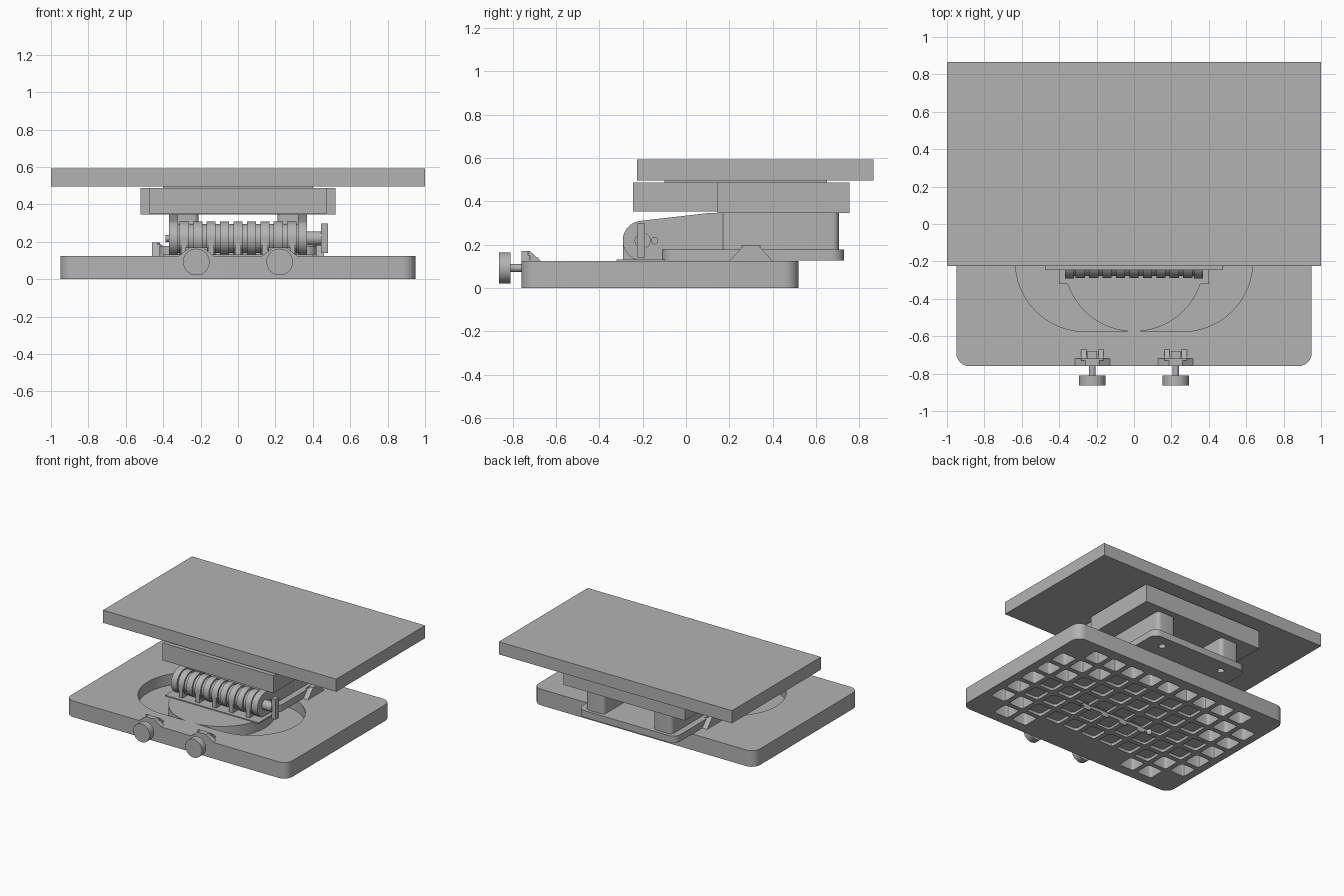
import bpy, bmesh, math
from mathutils import Vector

old = bpy.data.objects.get("Cube")
if old:
    bpy.data.objects.remove(old, do_unlink=True)

grey = bpy.data.materials.new("machined_grey")
grey.use_nodes = True
colour = (0.45, 0.45, 0.45, 1)
grey.diffuse_color = colour
grey.node_tree.nodes["Principled BSDF"].inputs["Base Color"].default_value = colour

PLACE = {"x": lambda a, b, h: (h, a, b),
         "y": lambda a, b, h: (a, h, b),
         "z": lambda a, b, h: (a, b, h)}


def build(name, solids, smooth=False):
    """Make one object from a list of (outline, axis, low, high) prisms."""
    bm = bmesh.new()
    for outline, axis, low, high in solids:
        put = PLACE[axis]
        rings = [[bm.verts.new(put(a, b, h)) for a, b in outline] for h in (low, high)]
        n = len(outline)
        bm.faces.new(rings[0])
        bm.faces.new(rings[1])
        for i in range(n):
            j = (i + 1) % n
            bm.faces.new((rings[0][i], rings[0][j], rings[1][j], rings[1][i]))
    bmesh.ops.recalc_face_normals(bm, faces=bm.faces[:])
    mesh = bpy.data.meshes.new(name)
    bm.to_mesh(mesh)
    bm.free()
    mesh.materials.append(grey)
    ob = bpy.data.objects.new(name, mesh)
    bpy.context.collection.objects.link(ob)
    if smooth:
        soften(ob)
    return ob


def soften(ob):
    bpy.ops.object.select_all(action="DESELECT")
    ob.select_set(True)
    bpy.context.view_layer.objects.active = ob
    bpy.ops.object.shade_smooth_by_angle(angle=math.radians(30))


def circle(a, b, r, n=40):
    return [(a + r * math.cos(math.tau * i / n), b + r * math.sin(math.tau * i / n))
            for i in range(n)]


def rect(a0, a1, b0, b1, r=0, n=6):
    """Rectangle outline with optional rounded corners."""
    if not r:
        return [(a0, b0), (a1, b0), (a1, b1), (a0, b1)]
    out = []
    corners = [(a1 - r, b1 - r), (a0 + r, b1 - r), (a0 + r, b0 + r), (a1 - r, b0 + r)]
    for k, (a, b) in enumerate(corners):
        for i in range(n + 1):
            t = math.pi / 2 * (k + i / n)
            out.append((a + r * math.cos(t), b + r * math.sin(t)))
    return out


def stadium(half, y, r, n=24):
    """Slot outline along x with round ends."""
    out = []
    for side, start in ((1, -math.pi / 2), (-1, math.pi / 2)):
        for i in range(n + 1):
            t = start + math.pi * i / n
            out.append((side * half + r * math.cos(t), y + r * math.sin(t)))
    return out


def cut(ob, solids):
    tool = build("cutter", solids)
    tool.hide_render = True
    mod = ob.modifiers.new("cut", "BOOLEAN")
    mod.operation, mod.solver, mod.object = "DIFFERENCE", "EXACT", tool
    dep = bpy.context.evaluated_depsgraph_get()
    mesh = bpy.data.meshes.new_from_object(ob.evaluated_get(dep))
    ob.modifiers.clear()
    ob.data = mesh
    bpy.data.objects.remove(tool, do_unlink=True)


# Base plate with a wide recess, a guide slot and a waffle underside
AXIS_Y, RECESS_R, RECESS_HALF, FLOOR = -0.2, 0.375, 0.26, 0.04
base = build("base_plate", [(rect(-0.95, 0.95, -0.76, 0.52, 0.07), "z", 0, 0.125)])
cut(base, [(stadium(RECESS_HALF, AXIS_Y, RECESS_R), "z", FLOOR, 0.2)])
cut(base, [(stadium(0.3, AXIS_Y, 0.022, 8), "z", -0.1, 0.1)])
PITCH, HALF = 0.165, 0.064
pockets = []
for col in range(-5, 6):
    for row in range(-3, 4):
        x, y = col * PITCH, -0.12 + row * PITCH
        corner = abs(col) == 5 and abs(row) == 3
        front_block = row == -3 and abs(col) < 3
        on_slot = abs(y - AXIS_Y) < 0.1 and abs(x) < 0.4
        if corner or front_block:
            continue
        away = math.hypot(max(abs(x) - RECESS_HALF, 0), y - AXIS_Y)
        depth = 0.1 if away > RECESS_R + HALF + 0.01 else 0.022
        if on_slot:
            depth = 0.018
        pockets.append((rect(x - HALF, x + HALF, y - HALF, y + HALF, 0.018, 3),
                        "z", -0.05, depth))
cut(base, pockets)
soften(base)

# Turntable disc that slides in the recess, and the hinge foot on it
build("turntable_disc", [(circle(0, AXIS_Y, RECESS_R, 72), "z", FLOOR, 0.124)], True)
build("hinge_foot", [(rect(-0.4, 0.4, -0.32, -0.1), "z", 0.12, 0.131)])

# Carriage plate with two screw holes
carriage = build("carriage_plate", [(rect(-0.42, 0.42, -0.11, 0.73, 0.06), "z", 0.126, 0.178)])
cut(carriage, [(circle(s * 0.27, 0.63, 0.025, 20), "z", 0.1, 0.2) for s in (-1, 1)])
soften(carriage)

# Side arms: round nose around the hinge axis, tapering up to the posts
AXIS_Z, NOSE = 0.218, 0.092
nose = [(AXIS_Y + NOSE * math.cos(t), AXIS_Z + NOSE * math.sin(t))
        for t in [math.radians(97 + 173 * i / 24) for i in range(25)]]
arm = nose + [(-0.1, 0.126), (-0.1, 0.178), (0.17, 0.178), (0.17, 0.345), (0.1, 0.345)]
for side, label in ((1, "left"), (-1, "right")):
    lo, hi = sorted((side * 0.32, side * 0.37))
    build(label + "_arm", [(arm, "x", lo, hi)], True)
    lo, hi = sorted((side * 0.21, side * 0.37))
    build(label + "_post", [(rect(lo, hi, 0.16, 0.705, 0.03), "z", 0.175, 0.348)], True)

# Hinge barrel: core, raised rings, and alternate knuckles reaching the foot
solids = [(circle(AXIS_Y, AXIS_Z, 0.078), "x", -0.325, 0.325)]
for i in range(-4, 5):
    x = i * 0.072
    solids.append((circle(AXIS_Y, AXIS_Z, 0.09), "x", x - 0.025, x + 0.025))
build("hinge_barrel", solids, True)
build("hinge_knuckles", [(rect(AXIS_Y - 0.09, AXIS_Y + 0.09, 0.125, AXIS_Z), "x",
                          i * 0.072 - 0.016, i * 0.072 + 0.016) for i in range(-4, 5, 2)])

# Hinge shaft with its turning handle, plus the stop pins
build("hinge_shaft", [(circle(AXIS_Y, AXIS_Z, 0.037), "x", 0.36, 0.45),
                      (circle(AXIS_Y, AXIS_Z, 0.018), "x", -0.387, -0.36)], True)
build("shaft_handle", [(rect(-0.227, -0.189, 0.14, 0.297), "x", 0.445, 0.482)])
build("stop_pin", [(circle(-0.145, AXIS_Z, 0.017, 20), "x", -0.375, 0.378)], True)

# Upper blocks and the table top
build("front_block", [(rect(-0.475, 0.475, -0.245, 0.145), "z", 0.352, 0.487)])
build("rear_block", [(rect(-0.52, 0.52, 0.145, 0.755), "z", 0.345, 0.487)])
build("table_spacer", [(rect(-0.4, 0.4, -0.1, 0.65), "z", 0.48, 0.5)])
build("table_top", [(rect(-1, 1, -0.225, 0.865), "z", 0.495, 0.593)])


def clamp_outline(centre, low, high):
    return [(centre - 0.1, low), (centre + 0.1, low),
            (centre + 0.035, high), (centre - 0.035, high)]


# Front clamps: stepped bracket, sloped fins, screw and round knob
fin = [(-0.73, 0.12), (-0.665, 0.12), (-0.72, 0.17), (-0.73, 0.17)]
for side, label in ((1, "left"), (-1, "right")):
    x = side * 0.223
    build(label + "_clamp_bracket",
          [(clamp_outline(x, 0.12, 0.17), "y", -0.76, -0.72)]
          + [(fin, "x", x + d - 0.014, x + d + 0.014) for d in (-0.046, 0.046)])
    build(label + "_clamp_screw", [(circle(x, 0.092, 0.018, 24), "y", -0.82, -0.7),
                                   (rect(x - 0.025, x + 0.025, 0.1, 0.14), "y", -0.72, -0.68)],
          True)
    build(label + "_clamp_knob", [(circle(x, 0.092, 0.071, 48), "y", -0.863, -0.81)], True)

    # Side clamps gripping the carriage plate
    lo, hi = sorted((side * 0.418, side * 0.46))
    side_fin = [(side * 0.43, 0.17), (side * 0.43, 0.195), (side * 0.385, 0.17)]
    build(label + "_side_clamp",
          [(clamp_outline(0.3, 0.124, 0.195), "x", lo, hi)]
          + [(side_fin, "y", 0.3 + d - 0.014, 0.3 + d + 0.014) for d in (-0.03, 0.03)])
